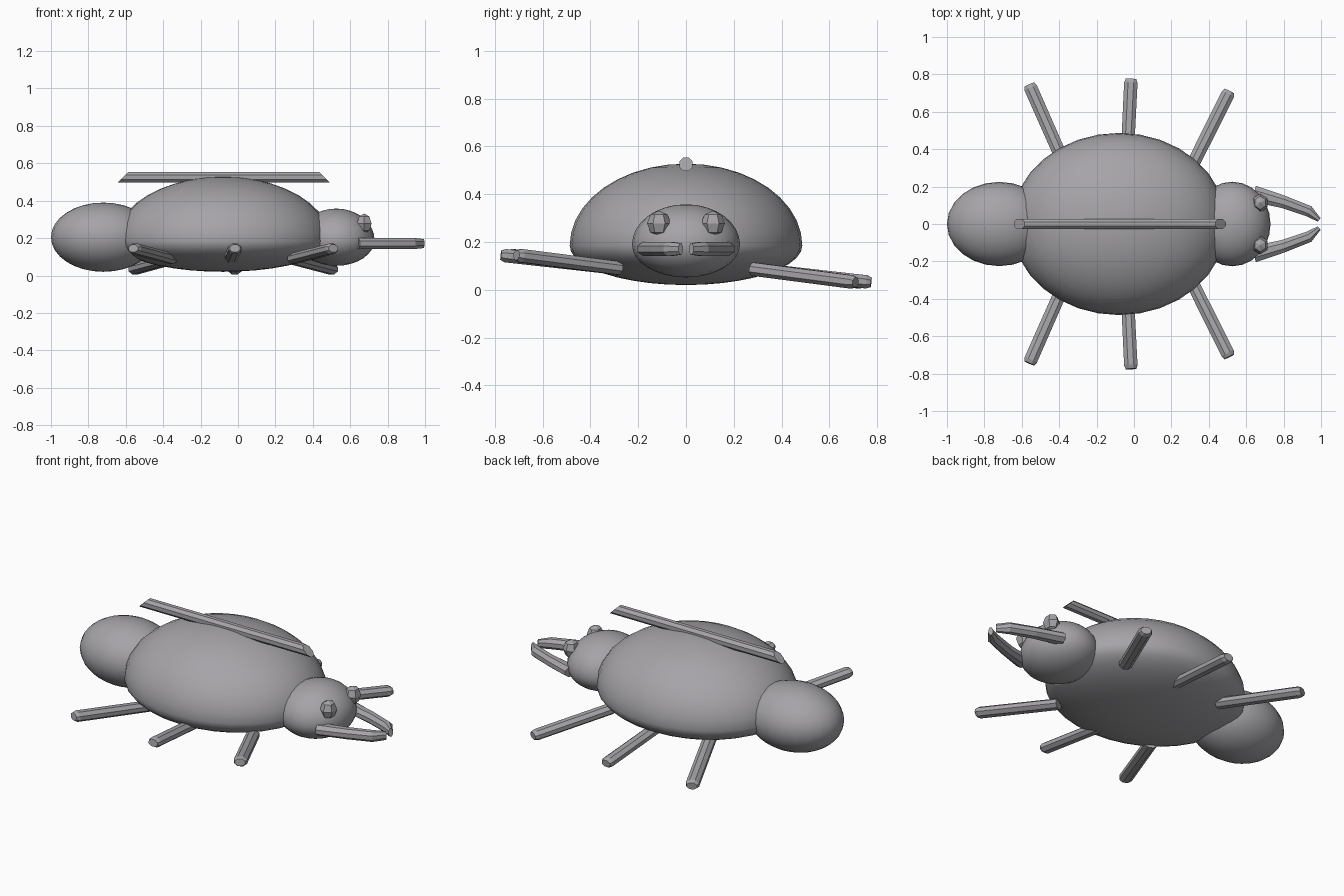
import bpy, bmesh, math
from mathutils import Vector

if "Cube" in bpy.data.objects:
    bpy.data.objects.remove(bpy.data.objects["Cube"])

shell = bpy.data.materials.new("grey shell")
shell.diffuse_color = (0.38, 0.37, 0.39, 1)
shell.use_nodes = True
shell.node_tree.nodes["Principled BSDF"].inputs["Base Color"].default_value = shell.diffuse_color


def finish(name, bm, angle):
    bmesh.ops.recalc_face_normals(bm, faces=bm.faces)
    me = bpy.data.meshes.new(name)
    bm.to_mesh(me)
    bm.free()
    me.materials.append(shell)
    ob = bpy.data.objects.new(name, me)
    bpy.context.collection.objects.link(ob)
    bpy.ops.object.select_all(action='DESELECT')
    ob.select_set(True)
    bpy.context.view_layer.objects.active = ob
    if angle:
        bpy.ops.object.shade_smooth_by_angle(angle=math.radians(angle))
    return ob


def ellipsoid(name, centre, rx, ry, up, down, segs=24, rings=16, angle=40):
    """Ball with separate radii above and below its widest line."""
    bm = bmesh.new()
    bmesh.ops.create_uvsphere(bm, u_segments=segs, v_segments=rings, radius=1)
    for v in bm.verts:
        x, y, z = v.co
        v.co = Vector(centre) + Vector((x * rx, y * ry, z * (up if z > 0 else down)))
    return finish(name, bm, angle)


def bar(name, sections, slant=0.0):
    """Octagonal bar through (point, half width, half height) sections."""
    bm = bmesh.new()
    pts = [Vector(s[0]) for s in sections]
    rings = []
    for i, (p, w, h) in enumerate(sections):
        d = (pts[min(i + 1, len(pts) - 1)] - pts[max(i - 1, 0)]).normalized()
        side = d.cross(Vector((0, 0, 1))).normalized()
        up = side.cross(d)
        shear = slant if i == 0 else -slant if i == len(pts) - 1 else 0
        ring = []
        for k in range(8):
            a = math.radians(22.5 + 45 * k)
            s, c = math.sin(a) * 1.08, math.cos(a) * 1.08
            ring.append(bm.verts.new(pts[i] + side * w * c + up * h * s + d * shear * s))
        rings.append(ring)
    for a, b in zip(rings, rings[1:]):
        for k in range(8):
            bm.faces.new((a[k], a[(k + 1) % 8], b[(k + 1) % 8], b[k]))
    bm.faces.new(rings[0])
    bm.faces.new(rings[-1])
    return finish(name, bm, 0)


# Body masses
ellipsoid("thorax", (-0.08, 0, 0.185), 0.575, 0.487, 0.343, 0.165, 32, 20)
ellipsoid("abdomen", (-0.72, 0, 0.205), 0.28, 0.225, 0.185, 0.185)
ellipsoid("head", (0.525, 0, 0.19), 0.205, 0.226, 0.168, 0.138)

# Ridge along the back
bar("back_ridge", [((-0.613, 0, 0.526), 0.028, 0.028),
                   ((0.463, 0, 0.526), 0.028, 0.028)], slant=0.028)

# Legs: one side dips, the other lifts
for label, (x0, x1, y1) in {"rear": (-0.355, -0.56, 0.745),
                            "middle": (-0.04, -0.016, 0.775),
                            "front": (0.295, 0.51, 0.71)}.items():
    for sy, side, z0, z1 in ((1, "left", 0.087, 0.031), (-1, "right", 0.09, 0.145)):
        a, b = Vector((x0, sy * 0.28, z0)), Vector((x1, sy * y1, z1))
        bar(label + "_leg_" + side, [(a, 0.035, 0.028), (a.lerp(b, 0.96), 0.036, 0.028),
                                     (b, 0.028, 0.02)])

# Jaws and eyes
for sy, side in ((1, "left"), (-1, "right")):
    bar("jaw_" + side, [((0.64, sy * 0.162, 0.171), 0.044, 0.03),
                        ((0.80, sy * 0.118, 0.171), 0.034, 0.03),
                        ((0.935, sy * 0.068, 0.171), 0.030, 0.03),
                        ((0.99, sy * 0.022, 0.171), 0.012, 0.024)])
    ellipsoid("eye_" + side, (0.675, sy * 0.113, 0.278), 0.045, 0.05, 0.053, 0.053, 6, 4, 0)
